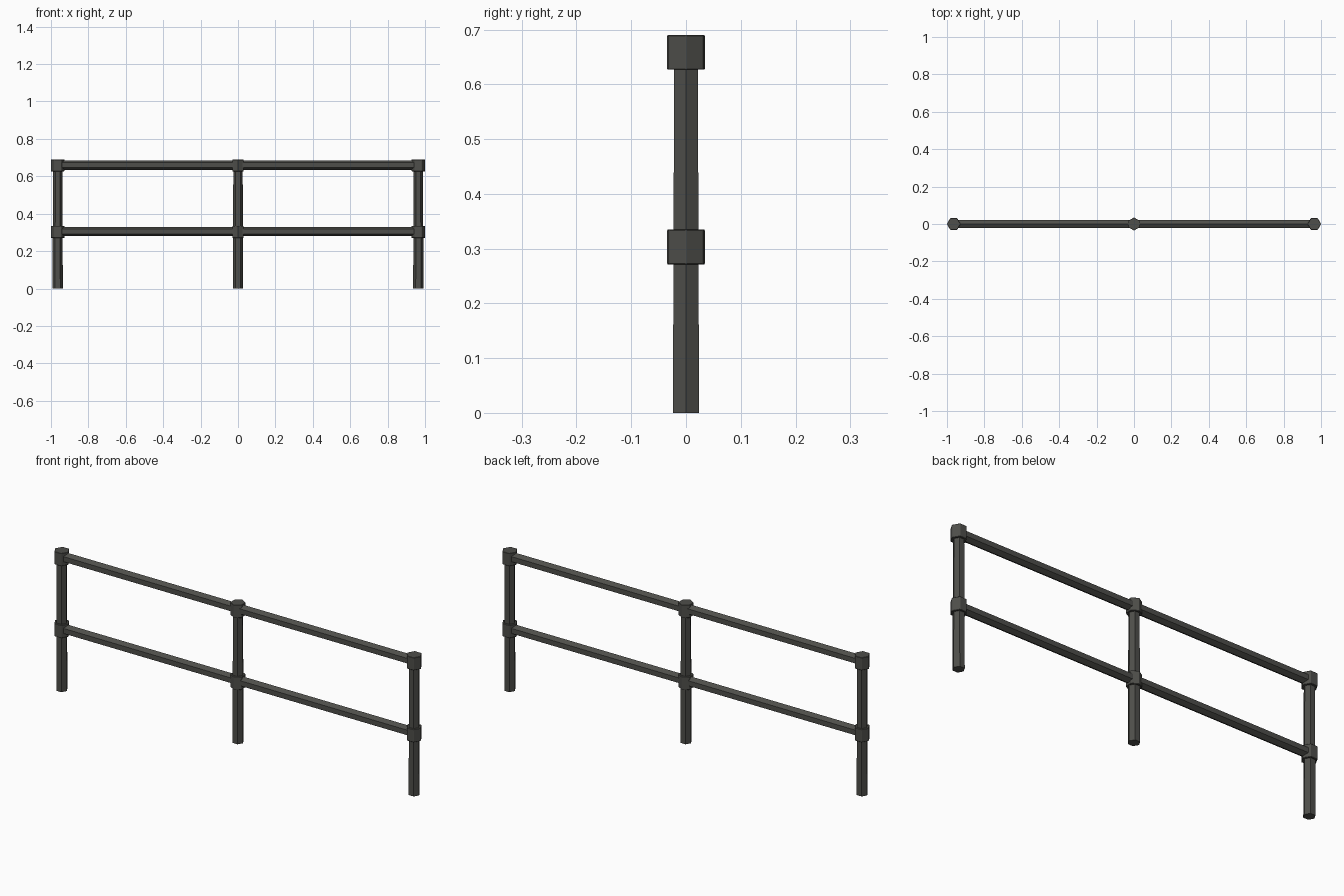
import bpy, bmesh, math
from mathutils import Matrix

if "Cube" in bpy.data.objects:
    bpy.data.objects.remove(bpy.data.objects["Cube"])

metal = bpy.data.materials.new("dark grey metal")
metal.diffuse_color = (0.077, 0.077, 0.069, 1)
metal.use_nodes = True
metal.node_tree.nodes["Principled BSDF"].inputs["Base Color"].default_value = metal.diffuse_color


def hex_bar(name, loc, r1, r2, depth, rot=None, bevel=0):
    """Six-sided bar along its local z, r1 at the bottom and r2 at the top."""
    bm = bmesh.new()
    bmesh.ops.create_cone(bm, cap_ends=True, segments=6, radius1=r1, radius2=r2, depth=depth)
    # put the vertices on the local +-x axis
    v = bm.verts[:][0].co
    turn = -math.atan2(v.y, v.x)
    m = Matrix.Rotation(turn, 4, 'Z')
    if rot is not None:
        m = rot @ m
    bmesh.ops.transform(bm, matrix=Matrix.Translation(loc) @ m, verts=bm.verts)
    if bevel:
        bmesh.ops.bevel(bm, geom=bm.edges[:], offset=bevel, segments=1, affect='EDGES')
    me = bpy.data.meshes.new(name)
    bm.to_mesh(me)
    bm.free()
    me.materials.append(metal)
    ob = bpy.data.objects.new(name, me)
    bpy.context.collection.objects.link(ob)
    return ob


END = 0.964
RAIL_Z = {"lower": 0.305, "upper": 0.66}
JOINT_Z = {"lower": (0.271, 0.335), "upper": (0.627, 0.69)}
along_x = Matrix.Rotation(math.pi / 2, 4, 'Y')

# posts, slightly wider at the foot, with a sleeve joint at each rail
for side, x in (("left", -END), ("middle", 0), ("right", END)):
    hex_bar(side + "_post", (x, 0, 0.33), 0.0275, 0.025, 0.66)
    for level, (z0, z1) in JOINT_Z.items():
        mid = side == "middle"
        spin = Matrix.Rotation(math.pi / 6, 4, 'Z') if mid else None
        r = 0.035 if mid else 0.0365
        hex_bar(f"{side}_{level}_joint", (x, 0, (z0 + z1) / 2), r, r, z1 - z0, spin, 0.0015)

# rails, one span each side of the middle post
for level, z in RAIL_Z.items():
    for side, s in (("left", -1), ("right", 1)):
        hex_bar(f"{side}_{level}_rail", (s * END / 2, 0, z), 0.025, 0.025, END, along_x)
